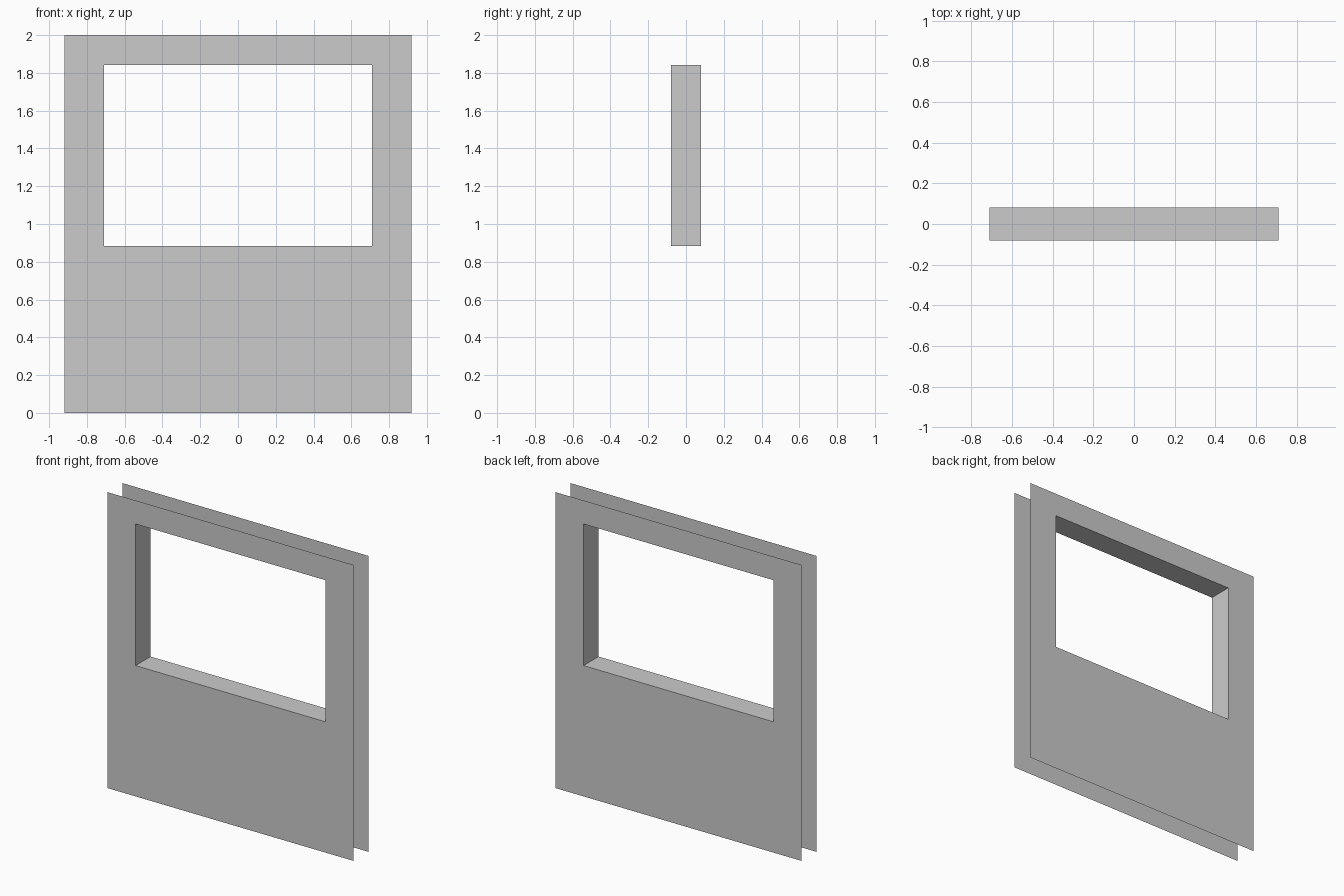
import bpy

if "Cube" in bpy.data.objects:
    bpy.data.objects.remove(bpy.data.objects["Cube"])

HALF_W, HEIGHT, HALF_D = 0.918, 2.0, 0.08
HOLE_X, HOLE_Z0, HOLE_Z1 = 0.71, 0.884, 1.841


def rect(hw, z0, z1, y):
    return [(-hw, y, z0), (hw, y, z0), (hw, y, z1), (-hw, y, z1)]


def band(name, loop_a, loop_b):
    """Join two four-point loops with a ring of quads."""
    faces = [(i, (i + 1) % 4, (i + 1) % 4 + 4, i + 4) for i in range(4)]
    mesh = bpy.data.meshes.new(name)
    mesh.from_pydata(loop_a + loop_b, [], faces)
    obj = bpy.data.objects.new(name, mesh)
    bpy.context.collection.objects.link(obj)
    return obj


def outer(y):
    return rect(HALF_W, 0, HEIGHT, y)


def opening(y):
    return rect(HOLE_X, HOLE_Z0, HOLE_Z1, y)


# Thin wall skins, open around the outer rim
band("front_wall_skin", outer(-HALF_D), opening(-HALF_D))
band("back_wall_skin", opening(HALF_D), outer(HALF_D))

# Lining of the window opening, facing into the hole
band("window_reveal", opening(-HALF_D), opening(HALF_D))
